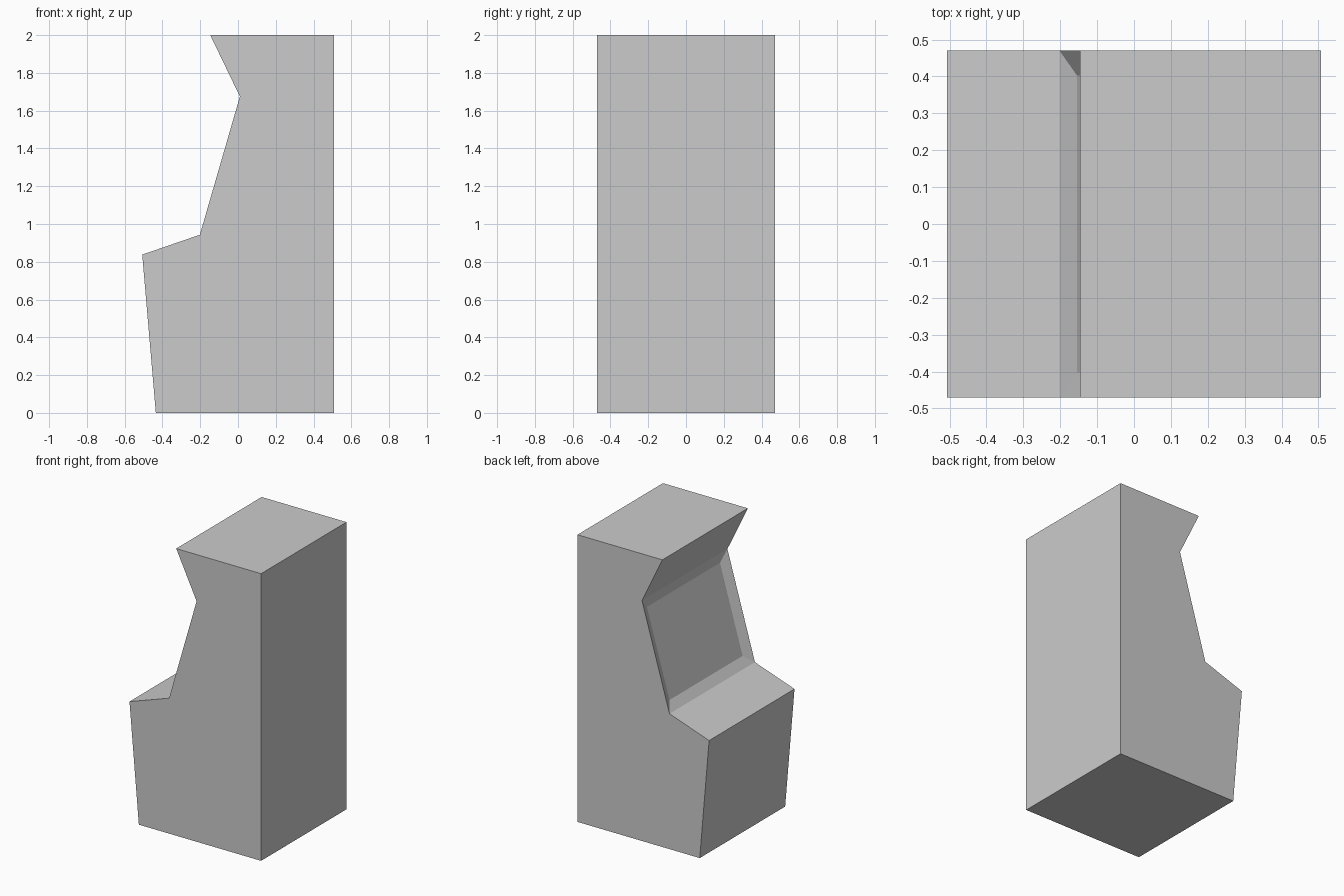
import bpy, bmesh

if "Cube" in bpy.data.objects:
    bpy.data.objects.remove(bpy.data.objects["Cube"])

HALF_WIDTH = 0.47
# Side outline (x, z), starting at the lower player-side corner
PROFILE = [(-0.435, 0), (-0.507, 0.838), (-0.202, 0.943), (0.01, 1.675),
           (-0.147, 2), (0.507, 2), (0.507, 0)]

# Cabinet body: extruded side outline
bm = bmesh.new()
side = bm.faces.new([bm.verts.new((x, -HALF_WIDTH, z)) for x, z in PROFILE])
ext = bmesh.ops.extrude_face_region(bm, geom=[side])
new_verts = [g for g in ext["geom"] if isinstance(g, bmesh.types.BMVert)]
bmesh.ops.translate(bm, verts=new_verts, vec=(0, 2 * HALF_WIDTH, 0))
if side.is_valid and any(len(e.link_faces) > 2 for e in bm.edges):
    bm.faces.remove(side)
if any(len(e.link_faces) == 1 for e in bm.edges):
    bmesh.ops.holes_fill(bm, edges=bm.edges[:])
bmesh.ops.recalc_face_normals(bm, faces=bm.faces[:])
bm.normal_update()

# Screen recess: sloped frame around a sunken panel
(x0, z0), (x1, z1) = PROFILE[2:4]
mid = ((x0 + x1) / 2, 0, (z0 + z1) / 2)
quads = [f for f in bm.faces if len(f.verts) == 4]
screen = min(quads, key=lambda f: sum((a - b) ** 2 for a, b in
                                      zip(f.calc_center_median(), mid)))
bmesh.ops.inset_individual(bm, faces=[screen], thickness=0.068, depth=-0.03,
                           use_even_offset=True)

mesh = bpy.data.meshes.new("cabinet")
bm.to_mesh(mesh)
bm.free()
cabinet = bpy.data.objects.new("cabinet", mesh)
bpy.context.collection.objects.link(cabinet)
